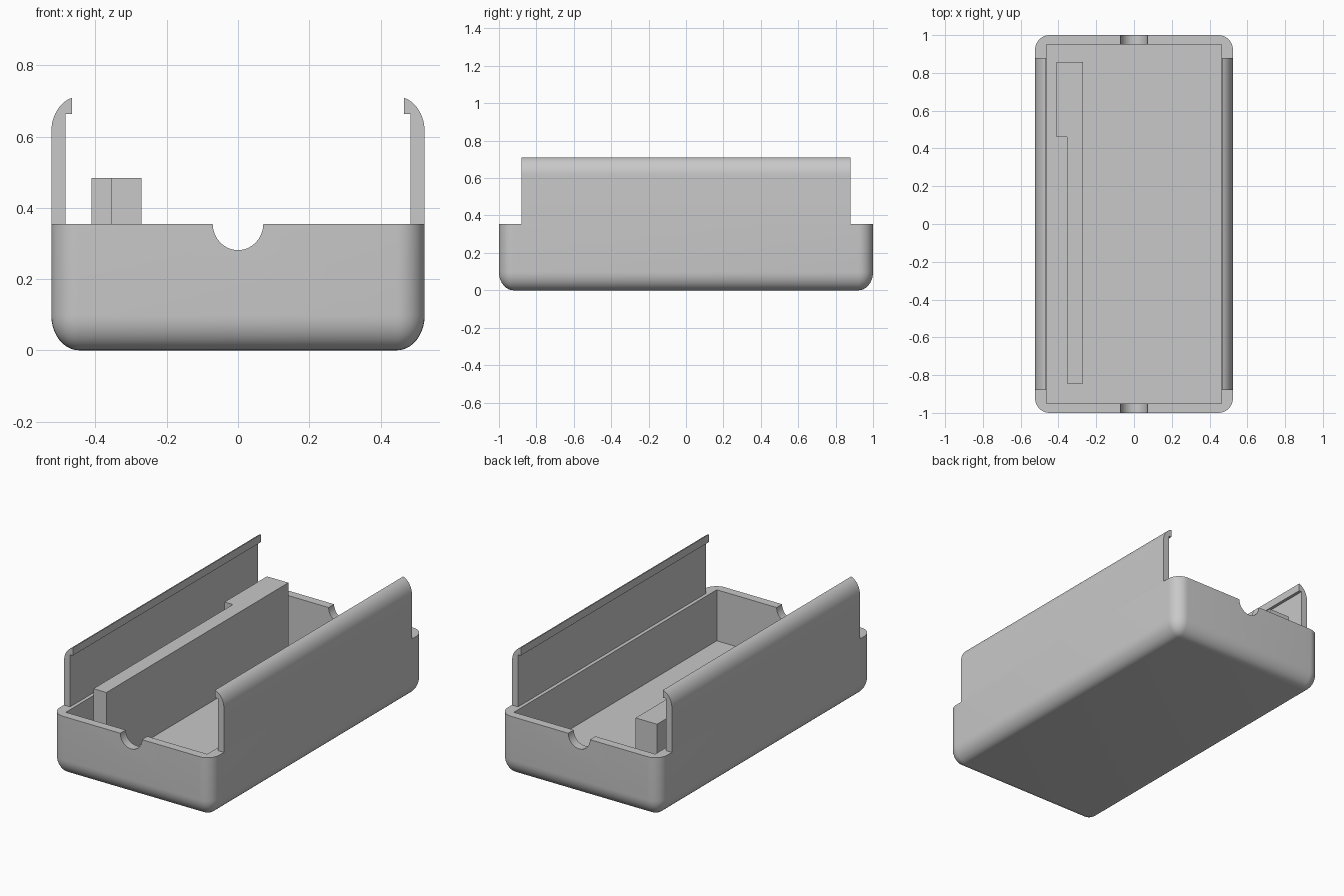
import bpy, bmesh, math

if "Cube" in bpy.data.objects:
    bpy.data.objects.remove(bpy.data.objects["Cube"], do_unlink=True)

HALF_W, HALF_L, RIM, TOP, FLOOR = 0.524, 1.0, 0.355, 0.712, 0.053
ROUND, ROUND_Z = 0.078, 0.098   # rounding across and in height

grey = bpy.data.materials.new("light grey plastic")
grey.use_nodes = True
COLOUR = (0.58, 0.58, 0.58, 1)
grey.diffuse_color = COLOUR
grey.node_tree.nodes["Principled BSDF"].inputs["Base Color"].default_value = COLOUR


def add_object(name, bm):
    bmesh.ops.recalc_face_normals(bm, faces=bm.faces)
    mesh = bpy.data.meshes.new(name)
    bm.to_mesh(mesh)
    bm.free()
    mesh.materials.append(grey)
    obj = bpy.data.objects.new(name, mesh)
    bpy.context.collection.objects.link(obj)
    return obj


def box(x, y, z0, z1):
    bm = bmesh.new()
    bmesh.ops.create_cube(bm, size=2)
    for v in bm.verts:
        v.co = (v.co.x * x, v.co.y * y, z0 if v.co.z < 0 else z1)
    return bm


def prism(name, points, direction):
    """Extrude a flat outline of 3D points along a direction."""
    bm = bmesh.new()
    face = bm.faces.new([bm.verts.new(p) for p in points])
    ext = bmesh.ops.extrude_face_region(bm, geom=[face])
    verts = [g for g in ext["geom"] if isinstance(g, bmesh.types.BMVert)]
    bmesh.ops.translate(bm, verts=verts, vec=direction)
    # the starting cap is kept so that the prism is closed
    if face.is_valid is False:
        bmesh.ops.holes_fill(bm, edges=bm.edges)
    return add_object(name, bm)


def smooth(obj):
    bpy.ops.object.select_all(action="DESELECT")
    obj.select_set(True)
    bpy.context.view_layer.objects.active = obj
    bpy.ops.object.shade_smooth_by_angle(angle=math.radians(30))


def cut(obj, cutter):
    mod = obj.modifiers.new("cut", "BOOLEAN")
    mod.operation, mod.solver, mod.object = "DIFFERENCE", "EXACT", cutter
    bpy.context.view_layer.objects.active = obj
    bpy.ops.object.modifier_apply(modifier=mod.name)
    bpy.data.objects.remove(cutter, do_unlink=True)


# Tray body: rounded upright and bottom edges (taller than wide), sharp rim
stretch = ROUND_Z / ROUND
bm = box(HALF_W, HALF_L, 0, RIM / stretch)
edges = [e for e in bm.edges if any(v.co.z < RIM / 3 for v in e.verts)]
bmesh.ops.bevel(bm, geom=edges, offset=ROUND, segments=10, profile=0.5,
                affect="EDGES", clamp_overlap=True)
bmesh.ops.scale(bm, verts=bm.verts, vec=(1, 1, stretch))
tray = add_object("tray_body", bm)

# Hollow interior
cut(tray, add_object("cavity_cutter", box(0.463, 0.949, FLOOR, 0.6)))

# Half-round cable notches through both end walls
ring = [(0.071 * math.cos(math.tau * i / 32), -1.2,
         RIM + 0.074 * math.sin(math.tau * i / 32)) for i in range(32)]
cut(tray, prism("notch_cutter", ring, (0, 2.4, 0)))
smooth(tray)

# Tall side walls with an inward clip lip and rounded shoulder
LIP = 0.466
end = math.acos((LIP - HALF_W + ROUND) / ROUND)
arc = [(HALF_W - ROUND + ROUND * math.cos(end * i / 10),
        TOP - ROUND_Z + ROUND_Z * math.sin(end * i / 10)) for i in range(11)]
profile = [(0.484, RIM), (HALF_W, RIM)] + arc + [(LIP, 0.663), (0.484, 0.663)]
for name, side in (("left_side_wall", 1), ("right_side_wall", -1)):
    wall = prism(name, [(side * x, -0.88, z) for x, z in profile], (0, 1.76, 0))
    smooth(wall)

# Inner divider: a long upright bar, wider at the back end
outline = [(-0.271, -0.844), (-0.271, 0.858), (-0.411, 0.858),
           (-0.411, 0.461), (-0.356, 0.461), (-0.356, -0.844)]
prism("inner_divider", [(x, y, FLOOR) for x, y in outline], (0, 0, 0.483 - FLOOR))
